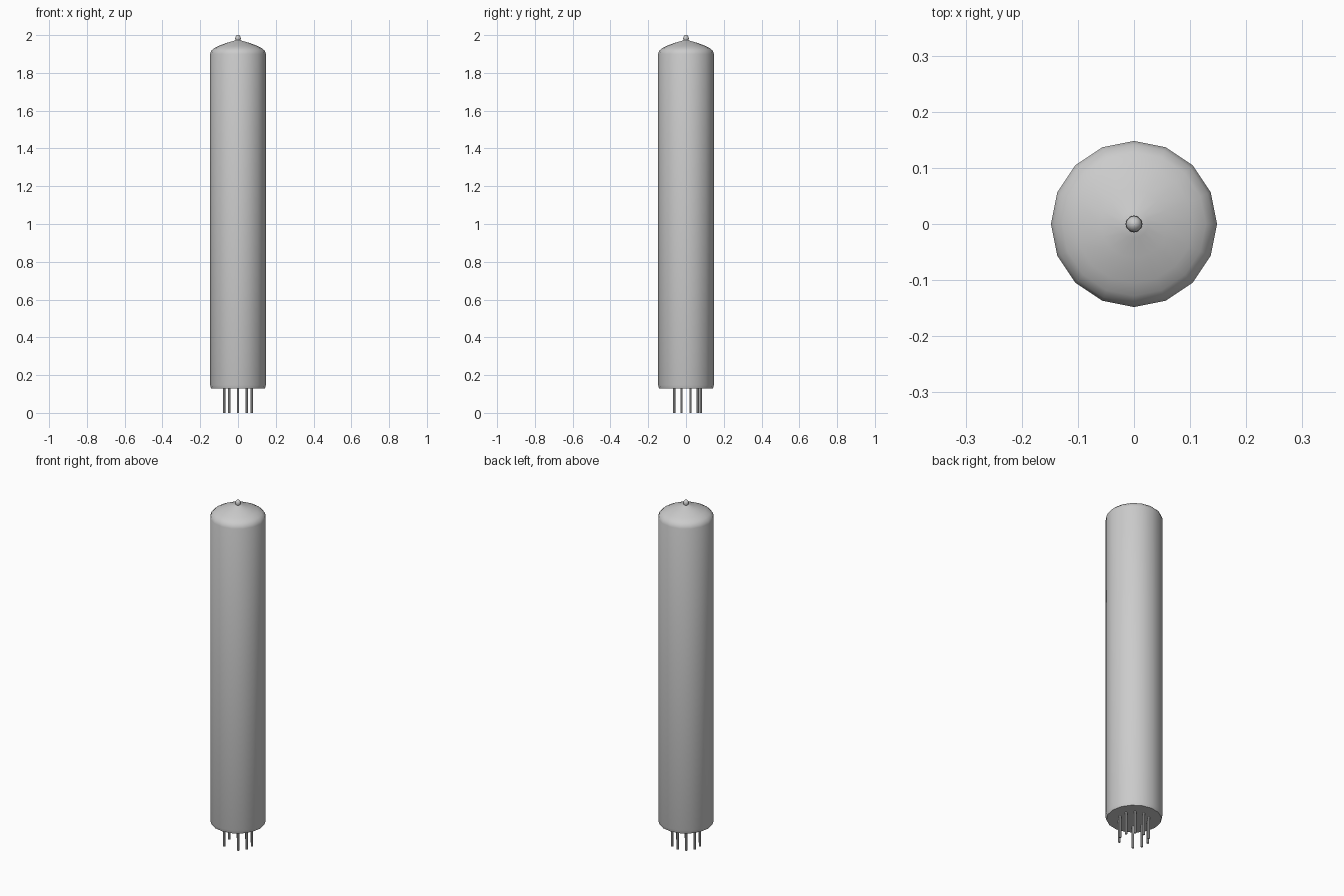
import bpy
import math

cube = bpy.data.objects.get("Cube")
if cube:
    bpy.data.objects.remove(cube, do_unlink=True)


def make_material(name, color):
    mat = bpy.data.materials.new(name)
    mat.use_nodes = True
    mat.diffuse_color = color
    mat.node_tree.nodes["Principled BSDF"].inputs["Base Color"].default_value = color
    return mat


def lathe(name, profile, sides, mat, center=(0, 0), angle=40):
    """Spin (radius, z) rings around the vertical axis and cap both ends."""
    verts, faces = [], []
    for r, z in profile:
        for i in range(sides):
            a = math.tau * i / sides
            verts.append((r * math.cos(a), r * math.sin(a), z))
    for k in range(len(profile) - 1):
        for i in range(sides):
            j = (i + 1) % sides
            low, high = k * sides, (k + 1) * sides
            faces.append((low + i, low + j, high + j, high + i))
    faces.append(tuple(reversed(range(sides))))
    faces.append(tuple(range(len(verts) - sides, len(verts))))
    mesh = bpy.data.meshes.new(name)
    mesh.from_pydata(verts, [], faces)
    mesh.materials.append(mat)
    obj = bpy.data.objects.new(name, mesh)
    obj.location = (center[0], center[1], 0)
    bpy.context.collection.objects.link(obj)
    bpy.ops.object.select_all(action="DESELECT")
    obj.select_set(True)
    bpy.context.view_layer.objects.active = obj
    bpy.ops.object.shade_smooth_by_angle(angle=math.radians(angle))
    return obj


grey = make_material("tube grey", (0.6, 0.6, 0.6, 1))

# Glass envelope: chamfered foot, straight wall, rounded shoulder, shallow dome
lathe("glass_envelope", [
    (0.142, 0.128), (0.148, 0.148), (0.148, 1.9), (0.142, 1.917),
    (0.128, 1.93), (0.105, 1.942), (0.06, 1.959), (0.025, 1.969), (0.012, 1.974),
], 16, grey, angle=50)

# Sealed tip on top of the dome
lathe("sealing_tip", [
    (0.012, 1.972), (0.015, 1.98), (0.014, 1.99), (0.009, 1.997), (0.003, 2.0),
], 12, grey, angle=60)

# Nine contact pins on a ten-position circle, with the gap at the front
PIN_CIRCLE = 0.077
for n in range(1, 10):
    a = -math.pi / 2 + n * math.tau / 10
    lathe(f"contact_pin_{n}", [(0.0065, 0.0), (0.0065, 0.135)], 8, grey,
          center=(PIN_CIRCLE * math.cos(a), PIN_CIRCLE * math.sin(a)))
